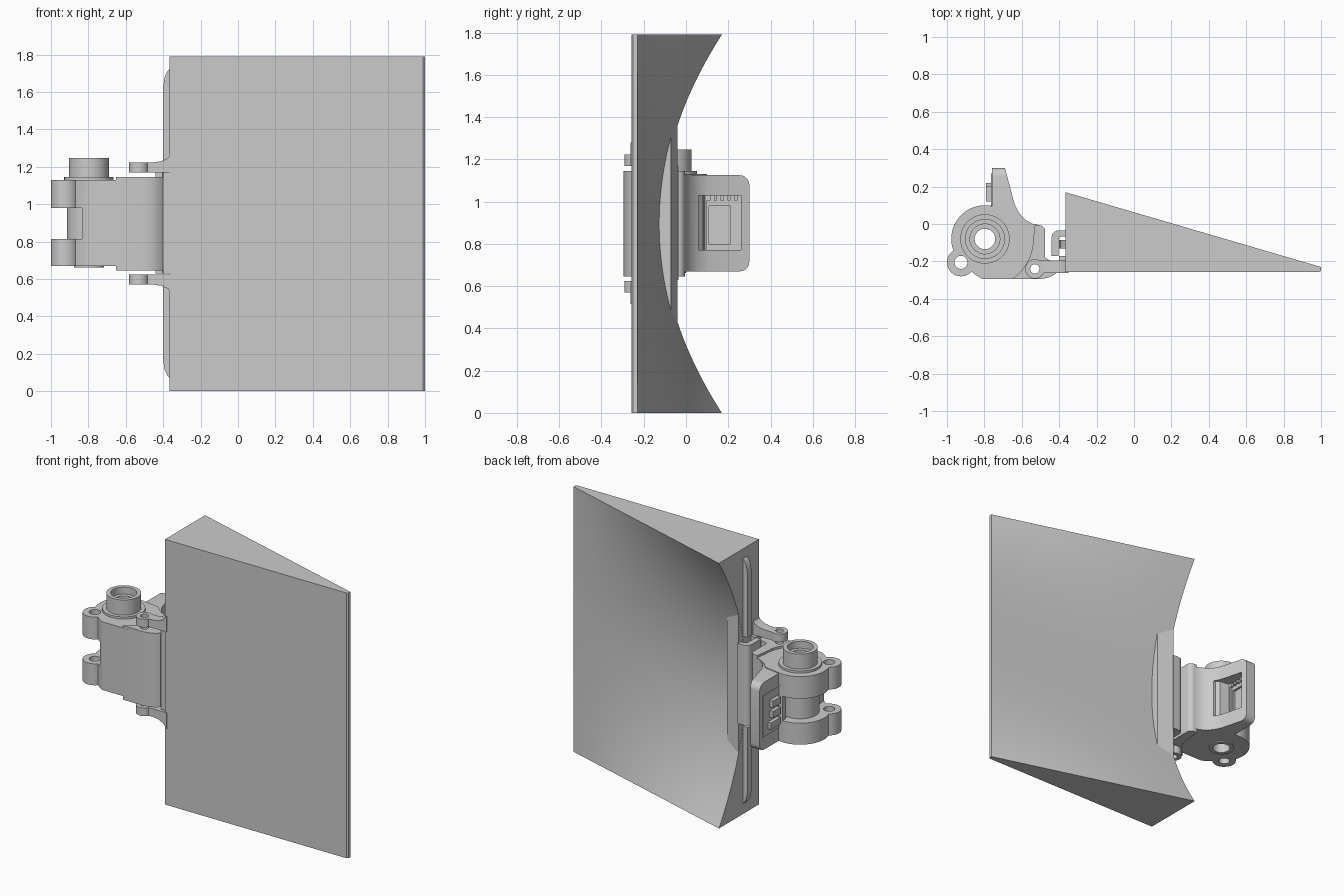
import bpy, bmesh
from math import cos, sin, radians, pi

cube = bpy.data.objects.get("Cube")
if cube:
    bpy.data.objects.remove(cube, do_unlink=True)

grey = bpy.data.materials.new("plain grey")
grey.use_nodes = True
grey.diffuse_color = (0.6, 0.6, 0.6, 1)
grey.node_tree.nodes["Principled BSDF"].inputs["Base Color"].default_value = (0.6, 0.6, 0.6, 1)

MID = 0.897            # mirror height
BX, BY = -0.797, -0.08  # barrel axis
PIN = (-0.53, -0.24)   # hinge pin axis
EAR = (-0.925, -0.205)


def finish(name, bm):
    bmesh.ops.recalc_face_normals(bm, faces=bm.faces)
    mesh = bpy.data.meshes.new(name)
    bm.to_mesh(mesh)
    bm.free()
    mesh.materials.append(grey)
    ob = bpy.data.objects.new(name, mesh)
    bpy.context.collection.objects.link(ob)
    return ob


def arc(cx, cy, r, a0, a1, n=16):
    steps = [radians(a0 + (a1 - a0) * i / n) for i in range(n + 1)]
    return [(cx + r * cos(a), cy + r * sin(a)) for a in steps]


def prism(name, pts, lo, hi, axis="z", round_tip=0):
    """Extrude an outline along z (points are x, y) or along y (points are x, z)."""
    bm = bmesh.new()
    place = (lambda p, h: (p[0], p[1], h)) if axis == "z" else (lambda p, h: (p[0], h, p[1]))
    a = [bm.verts.new(place(p, lo)) for p in pts]
    b = [bm.verts.new(place(p, hi)) for p in pts]
    bm.faces.new(a)
    bm.faces.new(b)
    for i in range(len(pts)):
        j = (i + 1) % len(pts)
        bm.faces.new((a[i], a[j], b[j], b[i]))
    if round_tip:  # round the corners at the far back end
        tip = max(p[1] for p in pts) - 0.01
        edges = [e for e in bm.edges if all(v.co.y > tip for v in e.verts)
                 and e.verts[0].co.z == e.verts[1].co.z]
        bmesh.ops.bevel(bm, geom=edges, offset=round_tip, segments=5, profile=0.5, affect="EDGES")
    return finish(name, bm)


def box(name, x, y, z):
    return prism(name, [(x[0], y[0]), (x[1], y[0]), (x[1], y[1]), (x[0], y[1])], *z)


def disc(name, c, r, lo, hi, n=48):
    return prism(name, arc(*c, r, 0, 360 - 360 / n, n - 1), lo, hi)


def cut(ob, *cutters):
    bpy.context.view_layer.objects.active = ob
    for c in cutters:
        c.hide_render = True
        m = ob.modifiers.new("cut", "BOOLEAN")
        m.operation, m.solver, m.object = "DIFFERENCE", "EXACT", c
        bpy.ops.object.modifier_apply(modifier=m.name)
        bpy.data.objects.remove(c, do_unlink=True)


def hole(c, r):
    return disc("hole_cutter", c, r, -1, 3, 32)


# Wedge panel with a hollow back that fades to a straight trailing edge
bm = bmesh.new()
rows = []
N = 40
for i in range(N + 1):
    z = 1.79 * i / N
    back = -0.118 + 0.359 * (z - 0.895) ** 2
    outline = [(-0.365, -0.257), (0.99, -0.257), (1, -0.25), (1, -0.23)]
    outline += [(1 - 1.365 * k / 8, -0.23 + (back + 0.23) * k / 8) for k in range(1, 9)]
    rows.append([bm.verts.new((x, y, z)) for x, y in outline])
for lower, upper in zip(rows, rows[1:]):
    for k in range(len(lower)):
        j = (k + 1) % len(lower)
        bm.faces.new((lower[k], lower[j], upper[j], upper[k]))
bm.faces.new(rows[0])
bm.faces.new(rows[-1])
finish("wedge_panel", bm)

# Raised land in the hollow beside the hinge
prism("hinge_land", [(-0.364, -0.2), (-0.255, -0.2), (-0.255, -0.072), (-0.364, -0.04)], 0.4, 1.39)

# Long rib on the panel's side, broken by the hinge
half = [(-0.36, 1.73), (-0.378, 1.71), (-0.392, 1.68), (-0.4, 1.63), (-0.4, 1.2), (-0.36, 1.2)]
prism("upper_side_rib", half, -0.13, -0.085, "y")
prism("lower_side_rib", [(x, 2 * MID - z) for x, z in half], -0.13, -0.085, "y")

# Hook strip on the panel
hook = [(-0.36, -0.035), (-0.40, -0.035)] + arc(-0.405, -0.07, 0.035, 90, 180, 6)
hook += [(-0.44, -0.17), (-0.405, -0.17)] + arc(-0.385, -0.085, 0.018, 180, 90, 5) + [(-0.36, -0.067)]
prism("panel_hook", hook, 0.63, 1.17)
box("panel_strip", (-0.40, -0.36), (-0.25, -0.17), (0.63, 1.17))

# Pin tabs above and below the knuckle
for name, s in (("upper", 1), ("lower", -1)):
    near, far = MID + s * 0.272, MID + s * 0.327
    eye = disc(name + "_tab_eye", PIN, 0.052, min(near, far), max(near, far), 32)
    flare = [(-0.53, near), (-0.35, near), (-0.35, far + s * 0.055), (-0.375, far + s * 0.022),
             (-0.41, far + s * 0.006), (-0.45, far), (-0.53, far)]
    arm = prism(name + "_tab_arm", flare, -0.262, -0.195, "y")
    for part in (eye, arm):
        cut(part, hole(PIN, 0.025))

# Knuckle block that swings on the pin
knuckle = arc(BX, BY, 0.258, -56, 0, 14) + [(-0.53, -0.005)]
knuckle += arc(-0.51, -0.04, 0.035, 90, 0, 6) + [(-0.475, -0.18), (-0.45, -0.195), (-0.402, -0.195)]
knuckle += [(-0.402, -0.25), (-0.425, -0.272), (-0.46, -0.287), (-0.50, -0.295)]
cut(prism("knuckle", knuckle, 0.645, 1.145), hole(PIN, 0.025))

# Bracket body with a slot around the barrel
body = arc(BX, BY, 0.18, 80, 240, 28) + [(-0.85, -0.27), (-0.81, -0.295), (-0.6, -0.295)]
body += [(-0.535, -0.2), (-0.53, -0.005), (-0.60, 0.03), (-0.65, 0.08)]
cut(prism("bracket_body", body, 0.67, 1.13),
    box("front_slot_cutter", (-1.2, -0.835), (-0.5, 0.3), (0.815, 0.98)),
    box("back_slot_cutter", (-1.2, -0.765), (-0.1, 0.3), (0.815, 0.98)),
    hole((BX, BY), 0.055), hole(EAR, 0.035))
cut(disc("barrel_core", (BX, BY), 0.117, 0.75, 1.05), hole((BX, BY), 0.055))

# Screw ears on both lobes
for name, lo, hi in (("lower_ear", 0.67, 0.815), ("upper_ear", 0.98, 1.13)):
    cut(disc(name, EAR, 0.075, lo, hi, 32), hole(EAR, 0.035))

# Stepped collar on top and washer below
for name, r, lo, hi, bore in (("collar_flange", 0.132, 1.12, 1.145, 0.055),
                              ("collar", 0.107, 1.13, 1.247, 0.08),
                              ("collar_seat", 0.1, 1.12, 1.2, 0.055),
                              ("bottom_washer", 0.08, 0.662, 0.68, 0.055)):
    cut(disc(name, (BX, BY), r, lo, hi), hole((BX, BY), bore))

# Upright plate with a flared foot and a window
upright = [(-0.76, 0.05), (-0.76, 0.3), (-0.69, 0.3), (-0.64, 0.11), (-0.615, 0.06),
           (-0.58, 0.022), (-0.54, 0.0), (-0.51, -0.005), (-0.51, -0.05), (-0.7, -0.05)]
cut(prism("upright_plate", upright, 0.67, 1.125, round_tip=0.045),
    box("window_cutter", (-0.9, -0.4), (0.06, 0.26), (0.77, 1.03)))

# Connector board in the window with its sockets and pins
cut(box("connector_board", (-0.765, -0.735), (0.05, 0.27), (0.76, 1.04)),
    box("board_recess_cutter", (-0.75, -0.7), (0.11, 0.21), (0.80, 0.98)))
box("board_foot", (-0.79, -0.72), (0.06, 0.1), (0.75, 1.05))
for i, z in enumerate((0.80, 0.87, 0.94)):
    box(f"socket_{i + 1}", (-0.79, -0.755), (0.12, 0.2 if i else 0.22), (z, z + 0.045))
for i in range(5):
    box(f"board_pin_{i + 1}", (-0.745, -0.72), (0.1 + 0.032 * i, 0.115 + 0.032 * i), (1.005, 1.035))

# Smooth curved faces, keep edges sharp
bpy.ops.object.select_all(action="DESELECT")
for ob in bpy.context.scene.objects:
    if ob.type == "MESH" and ob.data.materials and ob.data.materials[0] == grey:
        ob.select_set(True)
        bpy.context.view_layer.objects.active = ob
bpy.ops.object.shade_smooth_by_angle(angle=radians(30))
